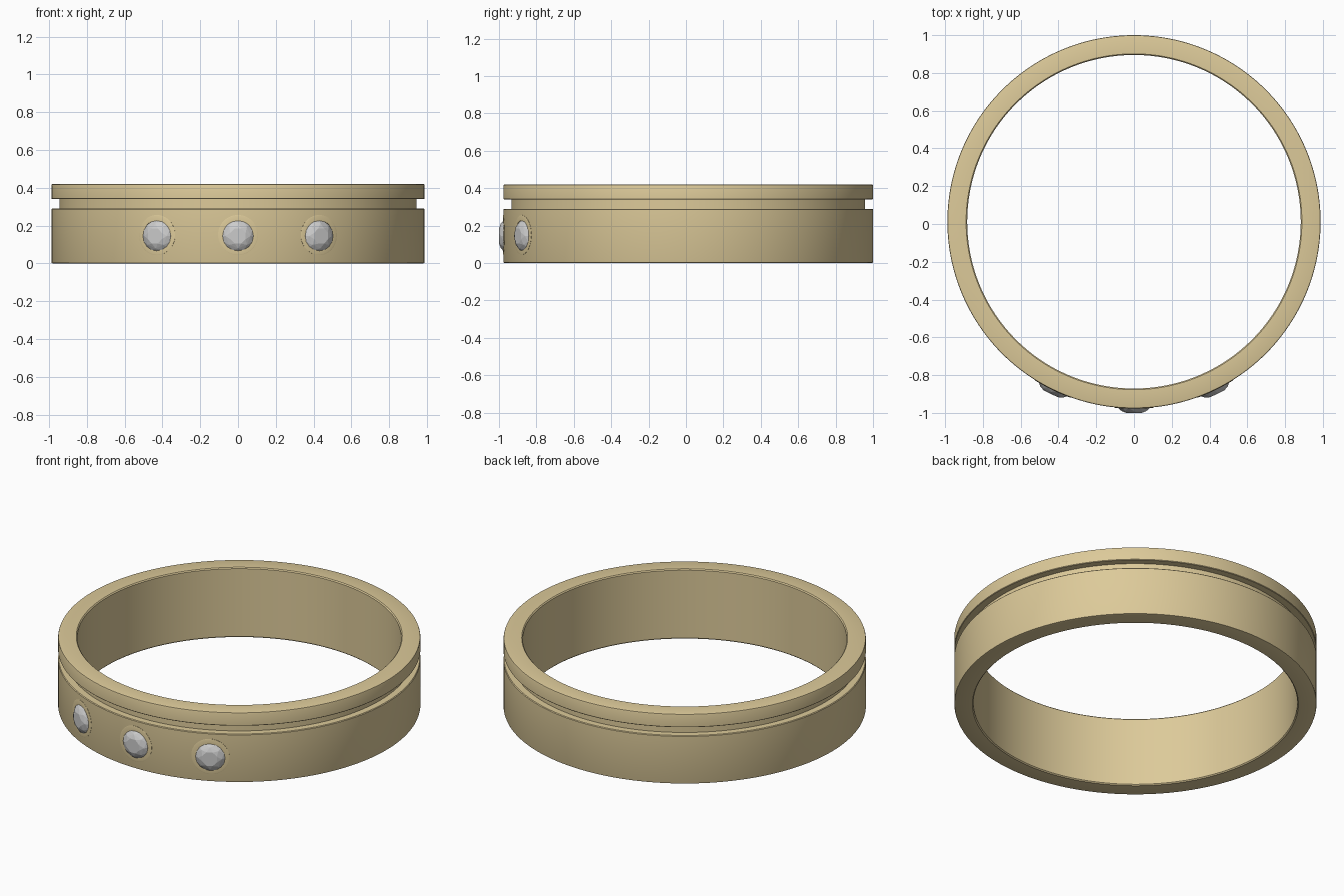
import bpy, bmesh, math
from mathutils import Matrix, Vector

if "Cube" in bpy.data.objects:
    bpy.data.objects.remove(bpy.data.objects["Cube"])

R, CY, SEG = 0.988, 0.012, 192   # outer radius, ring centre in y, segments

gold = bpy.data.materials.new("gold")
gold.diffuse_color = (0.72, 0.59, 0.32, 1)
gold.use_nodes = True
gold.node_tree.nodes["Principled BSDF"].inputs["Base Color"].default_value = gold.diffuse_color


def finish(name, bm, mat=None, smooth=True):
    bmesh.ops.recalc_face_normals(bm, faces=bm.faces)
    me = bpy.data.meshes.new(name)
    bm.to_mesh(me)
    bm.free()
    ob = bpy.data.objects.new(name, me)
    bpy.context.collection.objects.link(ob)
    if mat:
        me.materials.append(mat)
    if smooth:
        bpy.ops.object.select_all(action='DESELECT')
        ob.select_set(True)
        bpy.context.view_layer.objects.active = ob
        bpy.ops.object.shade_smooth_by_angle(angle=math.radians(30))
    return ob


def loft(bm, rings):
    # closed strip of quads: each ring of points joins the next, wrapping both ways
    vs = [[bm.verts.new(p) for p in ring] for ring in rings]
    for i, a in enumerate(vs):
        b = vs[(i + 1) % len(vs)]
        for j in range(len(a)):
            k = (j + 1) % len(a)
            bm.faces.new((a[j], a[k], b[k], b[j]))


# Band: (radius, z) section with a groove and softened edges, revolved
profile = [(0.883, 0.006), (0.889, 0), (R - 0.008, 0), (R - 0.002, 0.002), (R, 0.008),
           (R, 0.286), (R - 0.004, 0.29), (0.945, 0.29), (0.945, 0.34),
           (R - 0.003, 0.34), (R, 0.343), (R, 0.412), (R - 0.002, 0.418),
           (R - 0.008, 0.42), (0.889, 0.42), (0.883, 0.414)]
bm = bmesh.new()
loft(bm, [[(r * math.cos(t), CY + r * math.sin(t), z) for r, z in profile]
          for t in (2 * math.pi * i / SEG for i in range(SEG))])
finish("ring_band", bm, gold)


# Bezel: thin nearly flush collar wrapped on the band surface
def bezel(name, angle, z0):
    bm = bmesh.new()
    rings = []
    for i in range(48):
        t = 2 * math.pi * i / 48
        ring = []
        for rad, h in ((0.106, -0.01), (0.106, 0.001), (0.102, 0.002), (0.078, 0.002), (0.078, -0.01)):
            a = angle + rad * math.cos(t) / R
            ring.append(((R + h) * math.sin(a), CY - (R + h) * math.cos(a), z0 + rad * math.sin(t)))
        rings.append(ring)
    loft(bm, rings)
    finish(name, bm, gold)


# Gem: faceted brilliant from the hull of table, bezel, girdle and culet points
def gem(name, angle, z0):
    out = Vector((math.sin(angle), -math.cos(angle), 0))
    side = Vector((math.cos(angle), math.sin(angle), 0))
    base = Vector((0, CY, z0)) + out * (R - 0.004)
    bm = bmesh.new()
    for n, rad, h, off in ((8, 0.044, 0.028, 0.5), (8, 0.066, 0.018, 0), (16, 0.082, 0.003, 0),
                           (16, 0.082, -0.004, 0), (1, 0, -0.06, 0)):
        for i in range(n):
            t = 2 * math.pi * (i + off) / n
            bm.verts.new(base + out * h + side * rad * math.cos(t) + Vector((0, 0, rad * math.sin(t))))
    bmesh.ops.convex_hull(bm, input=bm.verts)
    finish(name, bm, smooth=False)


for label, deg in (("left", -25.8), ("centre", 0), ("right", 25.8)):
    bezel("bezel_" + label, math.radians(deg), 0.15)
    gem("gem_" + label, math.radians(deg), 0.145)
